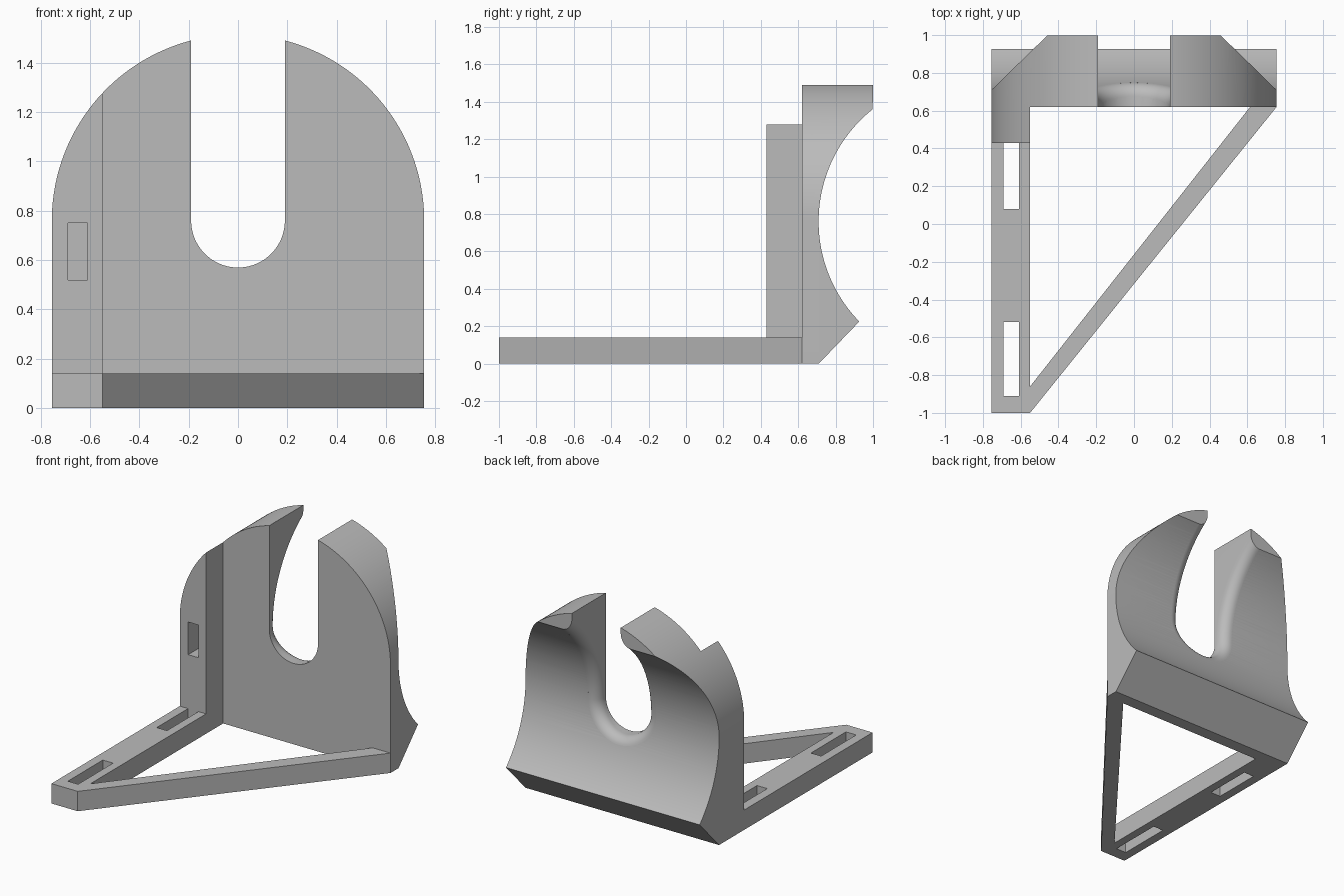
import bpy
import bmesh
from math import sin, cos, pi, sqrt, asin
from mathutils import Vector

if "Cube" in bpy.data.objects:
    bpy.data.objects.remove(bpy.data.objects["Cube"], do_unlink=True)

GREY = (0.5, 0.5, 0.5, 1)
grey = bpy.data.materials.new("plain grey")
grey.use_nodes = True
grey.diffuse_color = GREY
grey.node_tree.nodes["Principled BSDF"].inputs["Base Color"].default_value = GREY

HALF = 0.755        # half width of the plate, also the arch radius
MID = 0.76          # height of the arch, slot and cradle centres
SLOT = 0.19         # slot radius
FACE = 0.62         # front face of the plate
BOW = 0.767         # cradle radius
AXIS = 1.476        # y of the cradle axis
FILLET = 0.075
INNER = -0.55       # inner side of the foot rail


def finish(name, bm):
    bmesh.ops.recalc_face_normals(bm, faces=bm.faces)
    mesh = bpy.data.meshes.new(name)
    bm.to_mesh(mesh)
    bm.free()
    obj = bpy.data.objects.new(name, mesh)
    bpy.context.collection.objects.link(obj)
    mesh.materials.append(grey)
    return obj


def prism(name, points, axis, low, high):
    """Extrude a flat outline along the x, y or z axis."""
    place = {"x": lambda a, b, d: (d, a, b),
             "y": lambda a, b, d: (a, d, b),
             "z": lambda a, b, d: (a, b, d)}[axis]
    bm = bmesh.new()
    start, end = [[bm.verts.new(place(a, b, d)) for a, b in points] for d in (low, high)]
    bm.faces.new(start)
    bm.faces.new(end)
    for i in range(len(points)):
        j = (i + 1) % len(points)
        bm.faces.new((start[i], start[j], end[j], end[i]))
    return finish(name, bm)


def box(name, x, y, z):
    return prism(name, [(x[0], y[0]), (x[1], y[0]), (x[1], y[1]), (x[0], y[1])], "z", *z)


def cut(obj, cutter, operation="DIFFERENCE"):
    mod = obj.modifiers.new("cut", "BOOLEAN")
    mod.operation = operation
    mod.solver = "EXACT"
    mod.object = cutter
    bpy.context.view_layer.objects.active = obj
    bpy.ops.object.modifier_apply(modifier=mod.name)
    bpy.data.objects.remove(cutter, do_unlink=True)


def smooth(obj):
    bpy.ops.object.select_all(action="DESELECT")
    obj.select_set(True)
    bpy.context.view_layer.objects.active = obj
    bpy.ops.object.shade_smooth_by_angle(angle=pi / 6)


def arc(cx, cy, r, a, b, n):
    return [(cx + r * cos(a + (b - a) * i / n), cy + r * sin(a + (b - a) * i / n))
            for i in range(n + 1)]


def arch():
    return [(-HALF, 0), (HALF, 0)] + arc(0, MID, HALF, 0, pi, 96)


def slot_rim_cutter():
    """Waste left outside a ball rolled along the rear rim of the slot."""
    r, reach = FILLET, SLOT + FILLET
    path = []
    # side runs, as angles around the cradle, and the round slot bottom
    top, n = pi * 0.36, 40
    for i in range(n):
        t = top * (1 - i / n)
        path.append((reach, MID + (BOW + r) * sin(t), Vector((-1, 0, 0))))
    for i in range(n + 1):
        t = -pi * i / n
        path.append((reach * cos(t), MID + reach * sin(t), Vector((-cos(t), 0, -sin(t)))))
    for i in range(1, n + 1):
        t = top * i / n
        path.append((-reach, MID + (BOW + r) * sin(t), Vector((1, 0, 0))))
    bm = bmesh.new()
    rings = []
    for x, z, wall in path:
        a = asin((z - MID) / (BOW + r))
        centre = Vector((x, AXIS - (BOW + r) * cos(a), z))
        bow = Vector((0, cos(a), -sin(a)))
        ring = [centre + wall.slerp(bow, k / 10) * r for k in range(11)]
        ring += [centre + bow * (r + 0.02), centre + (wall + bow) * (r + 0.02),
                 centre + wall * (r + 0.02)]
        rings.append([bm.verts.new(p) for p in ring])
    for p, q in zip(rings, rings[1:]):
        for i in range(len(p)):
            j = (i + 1) % len(p)
            bm.faces.new((p[i], p[j], q[j], q[i]))
    bm.faces.new(rings[0])
    bm.faces.new(rings[-1])
    return finish("rim_cutter", bm)


# Upright plate: side profile with a hollow back, trimmed to an arch
low, high = asin((0.225 - MID) / BOW), asin((1.36 - MID) / BOW)
hollow = [(AXIS - BOW * cos(low + (high - low) * i / 64),
           MID + BOW * sin(low + (high - low) * i / 64)) for i in range(65)]
profile = [(FACE, 0), (0.71, 0)] + hollow + [(1.0, 1.6), (FACE, 1.6)]
plate = prism("cradle_plate", profile, "x", -0.9, 0.9)
cut(plate, prism("arch_cutter", arch(), "y", 0.3, 1.3), "INTERSECT")

# Open slot with a rounded rear rim
slot = arc(0, MID, SLOT, -pi, 0, 40) + [(SLOT, 1.8), (-SLOT, 1.8)]
cut(plate, prism("slot_cutter", slot, "y", 0.3, 1.3))
cut(plate, slot_rim_cutter())
smooth(plate)

# Side fin in front of the plate, following the same arch, with a pocket
fin = prism("side_fin", arch(), "y", 0.43, FACE)
cut(fin, box("trim_cutter", (INNER, 1), (0, 1), (-1, 2)))
cut(fin, box("pocket_cutter", (-0.69, -0.61), (0.3, FACE - 0.01), (0.52, 0.75)))
smooth(fin)

# Foot: side rail and diagonal brace around a triangular opening
foot = prism("foot_frame", [(-HALF, FACE), (-HALF, -1), (INNER, -1), (HALF, FACE),
                            (0.615, FACE), (INNER, -0.86), (INNER, FACE)], "z", 0, 0.14)
for start, end in ((-0.91, -0.52), (0.08, 0.43)):
    cut(foot, box("rail_slot_cutter", (-0.69, -0.61), (start, end), (-1, 1)))
